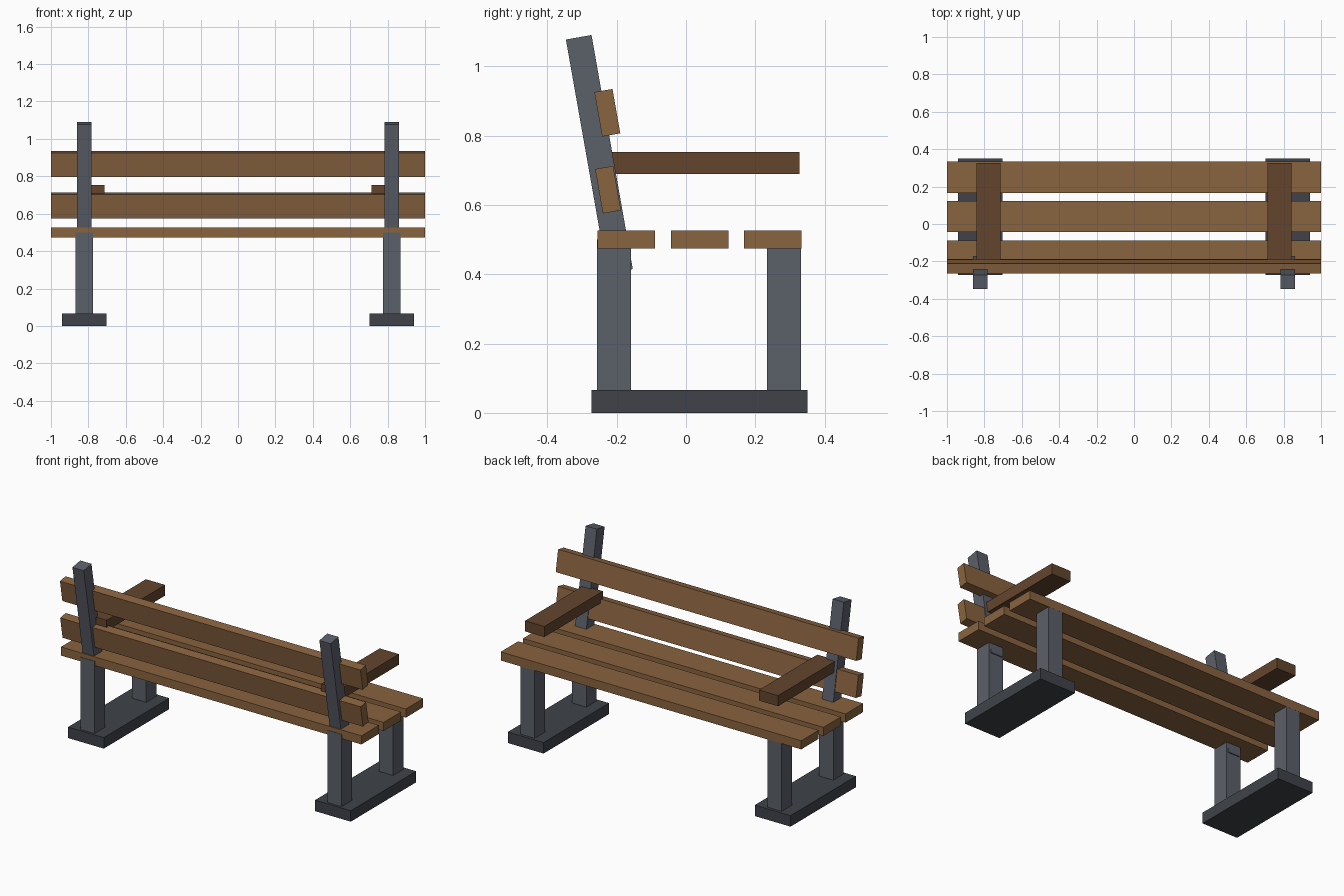
import bpy
from math import radians

if "Cube" in bpy.data.objects:
    bpy.data.objects.remove(bpy.data.objects["Cube"])


def material(name, color):
    m = bpy.data.materials.new(name)
    m.diffuse_color = (*color, 1)
    m.use_nodes = True
    m.node_tree.nodes["Principled BSDF"].inputs["Base Color"].default_value = m.diffuse_color
    return m


wood = material("wood", (0.25, 0.125, 0.05))
dark_wood = material("dark_wood", (0.125, 0.06, 0.026))
steel = material("steel", (0.105, 0.115, 0.14))
dark_steel = material("dark_steel", (0.05, 0.055, 0.067))


def box(name, center, size, mat, tilt=0):
    bpy.ops.mesh.primitive_cube_add(size=1, location=center)
    ob = bpy.context.object
    ob.name = name
    ob.scale = size
    ob.rotation_euler.x = radians(tilt)
    ob.data.materials.append(mat)
    return ob


LEAN = 10  # backrest tilt in degrees

# Seat slats
for i, y in enumerate((-0.172, 0.039, 0.25)):
    box(f"seat_slat_{i + 1}", (0, y, 0.5), (2, 0.166, 0.052), wood)

# Backrest slats
for name, y, z in (("lower", -0.225, 0.644), ("upper", -0.227, 0.866)):
    box(f"{name}_back_slat", (0, y, z), (2, 0.053, 0.13), wood, LEAN)

# Side supports, one set on each end
for side, s in (("left", -1), ("right", 1)):
    x = s * 0.822
    box(f"{side}_foot", (x, 0.039, 0.033), (0.238, 0.622, 0.066), dark_steel)
    for end, y in (("front", -0.208), ("rear", 0.283)):
        box(f"{side}_{end}_leg", (x, y, 0.255), (0.095, 0.099, 0.49), steel)
    box(f"{side}_back_post", (x, -0.25, 0.746), (0.075, 0.075, 0.686), steel, LEAN)
    box(f"{side}_armrest", (s * 0.778, 0.049, 0.721), (0.128, 0.556, 0.064), dark_wood)
